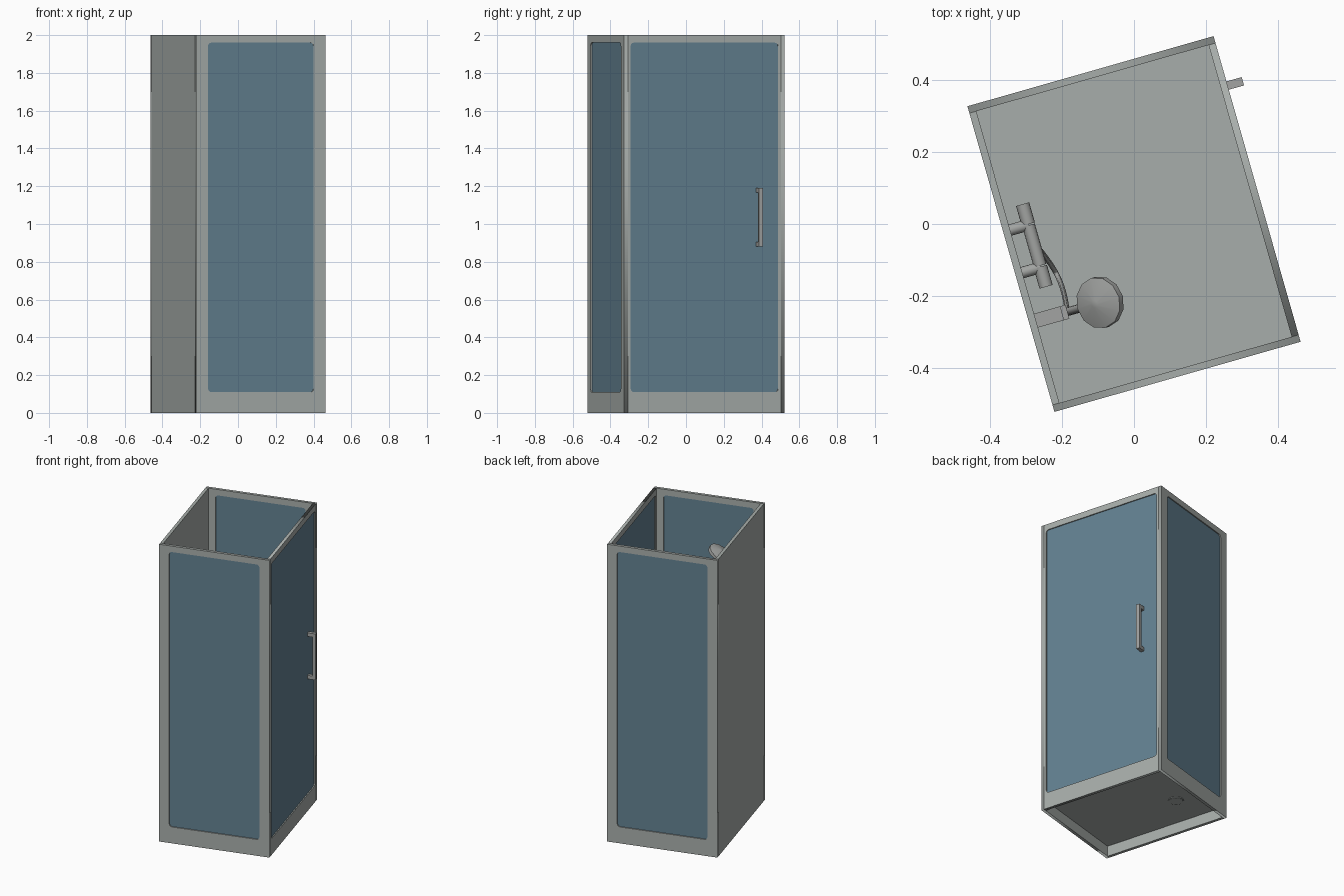
import bpy, math
from mathutils import Matrix, Vector

if "Cube" in bpy.data.objects:
    bpy.data.objects.remove(bpy.data.objects["Cube"])

R = Matrix.Rotation(math.radians(15.9), 4, 'Z')   # the whole cabin is turned
W, D, H, T = 0.712, 0.884, 2.0, 0.02


def material(name, rgb):
    m = bpy.data.materials.new(name)
    m.diffuse_color = (*rgb, 1)
    m.use_nodes = True
    m.node_tree.nodes["Principled BSDF"].inputs["Base Color"].default_value = m.diffuse_color
    return m


GREY = material("frame_grey", (0.39, 0.42, 0.405))
GLASS = material("blue_glass", (0.125, 0.22, 0.285))
METAL = material("fitting_metal", (0.36, 0.37, 0.36))


def finish(obj, name, mat):
    obj.name = name
    obj.data.materials.clear()
    obj.data.materials.append(mat)
    return obj


def box(name, lo, hi, mat):
    lo, hi = Vector(lo), Vector(hi)
    bpy.ops.mesh.primitive_cube_add(size=1)
    o = bpy.context.object
    o.matrix_world = R @ Matrix.Translation((lo + hi) / 2) @ Matrix.Diagonal((*(hi - lo), 1))
    return finish(o, name, mat)


def rod(name, a, b, r, mat=METAL, sides=16, r2=None):
    a, b = Vector(a), Vector(b)
    bpy.ops.mesh.primitive_cone_add(vertices=sides, radius1=r, radius2=r if r2 is None else r2,
                                    depth=(b - a).length)
    o = bpy.context.object
    o.matrix_world = R @ Matrix.Translation((a + b) / 2) @ (b - a).to_track_quat('Z', 'Y').to_matrix().to_4x4()
    bpy.ops.object.shade_smooth_by_angle(angle=math.radians(32))
    return finish(o, name, mat)


def to_mesh(curve, matrix, name, mat):
    o = bpy.data.objects.new(name, curve)
    bpy.context.collection.objects.link(o)
    dg = bpy.context.evaluated_depsgraph_get()
    mesh = bpy.data.meshes.new_from_object(o.evaluated_get(dg))
    bpy.data.objects.remove(o)
    o = bpy.data.objects.new(name, mesh)
    bpy.context.collection.objects.link(o)
    o.matrix_world = matrix
    return finish(o, name, mat)


def spline(curve, pts, cyclic=True):
    s = curve.splines.new('POLY')
    s.points.add(len(pts) - 1)
    for p, co in zip(s.points, pts):
        p.co = (*co, 1)
    s.use_cyclic_u = cyclic


def rounded(x0, x1, y0, y1, r):
    pts = []
    for i, (cx, cy) in enumerate([(x1 - r, y1 - r), (x0 + r, y1 - r), (x0 + r, y0 + r), (x1 - r, y0 + r)]):
        for k in range(4):
            a = math.pi / 2 * (i + k / 3)
            pts.append((cx + r * math.cos(a), cy + r * math.sin(a), 0))
    return pts


def glazed_wall(name, half, gap, center, heading):
    """Frame with a rounded opening and a thin pane set inside it."""
    m = R @ Matrix.Translation(center) @ Matrix.Rotation(heading, 4, 'Z') @ Matrix.Rotation(math.pi / 2, 4, 'X')
    c = bpy.data.curves.new(name, 'CURVE')
    c.dimensions, c.fill_mode, c.extrude = '2D', 'BOTH', T / 2
    spline(c, [(-half, 0, 0), (half, 0, 0), (half, H, 0), (-half, H, 0)])
    spline(c, rounded(-gap, gap, 0.11, 1.96, 0.018))
    to_mesh(c, m, name + "_frame", GREY)
    bpy.ops.mesh.primitive_cube_add(size=1)
    o = bpy.context.object
    o.matrix_world = m @ Matrix.Translation((0, 1.035, 0)) @ Matrix.Diagonal((2 * gap + 0.004, 1.854, 0.006, 1))
    finish(o, name + "_glass", GLASS)


# Walls: glazed front, back and door side, solid left side
x, y = W / 2, D / 2
glazed_wall("front", x, x - 0.065, (0, -y + T / 2, 0), 0)
glazed_wall("back", x, x - 0.065, (0, y - T / 2, 0), math.pi)
glazed_wall("door", y - T, y - 0.036, (x - T / 2, 0, 0), math.pi / 2)
box("solid_wall", (-x, -y + T, 0), (-x + T, y - T, H), GREY)

# Raised floor and drain
box("floor", (-x + T, -y + T, 0.07), (x - T, y - T, 0.10), GREY)
dx, dy = -0.108, 0.236
rod("drain_ring", (dx, dy, 0.066), (dx, dy, 0.102), 0.048, GREY, 32)
rod("drain_cover", (dx, dy, 0.064), (dx, dy, 0.104), 0.042, GREY, 32)

# Door handle
hv = 0.299
box("handle_bar", (x + 0.024, hv - 0.012, 0.88), (x + 0.044, hv + 0.012, 1.19), METAL)
for i, z in enumerate((0.88, 1.166)):
    box(f"handle_mount_{i}", (x - 0.013, hv - 0.012, z), (x + 0.024, hv + 0.012, z + 0.024), METAL)

# Mixer tap on the solid wall
wall = -x + T
mz = 1.05
rod("mixer_body", (-0.283, -0.04, mz), (-0.283, 0.077, mz), 0.018)
for i, (a, b) in enumerate(((-0.101, -0.043), (0.08, 0.138))):
    rod(f"mixer_knob_{i}", (-0.283, a, mz), (-0.283, b, mz), 0.019)
for i, v in enumerate((-0.045, 0.078)):
    rod(f"mixer_mount_{i}", (wall, v, mz), (-0.283, v, mz), 0.016)

# Riser rail with brackets and hand shower
sv = -0.184
rod("riser_rail", (-0.281, sv, 1.10), (-0.281, sv, 1.74), 0.012)
for i, z in enumerate((1.10, 1.70)):
    box(f"rail_bracket_{i}", (wall, sv - 0.02, z), (-0.26, sv + 0.02, z + 0.04), METAL)
box("shower_holder", (-0.30, sv - 0.02, 1.60), (-0.245, sv + 0.02, 1.64), METAL)
rod("shower_grip", (-0.245, sv, 1.55), (-0.165, sv, 1.755), 0.012, sides=12)
c, n = Vector((-0.156, sv, 1.75)), Vector((0.55, 0, -0.835))
rod("shower_head", c, c + n * 0.02, 0.072, sides=12)
rod("shower_head_back", c, c - n * 0.02, 0.072, sides=12, r2=0.01)

# Hanging hose
hose = bpy.data.curves.new("hose", 'CURVE')
hose.dimensions, hose.bevel_depth, hose.bevel_resolution, hose.use_fill_caps = '3D', 0.007, 1, True
a, b = Vector((-0.27, 0.0, mz)), Vector((-0.245, sv, 1.55))
pts = []
for k in range(21):
    t = k / 20
    p = a.lerp(b, t)
    p.x += 0.015 * math.sin(math.pi * t)
    p.z -= 2.4 * t * (1 - t)
    pts.append(p)
spline(hose, pts, False)
to_mesh(hose, R, "shower_hose", METAL)
